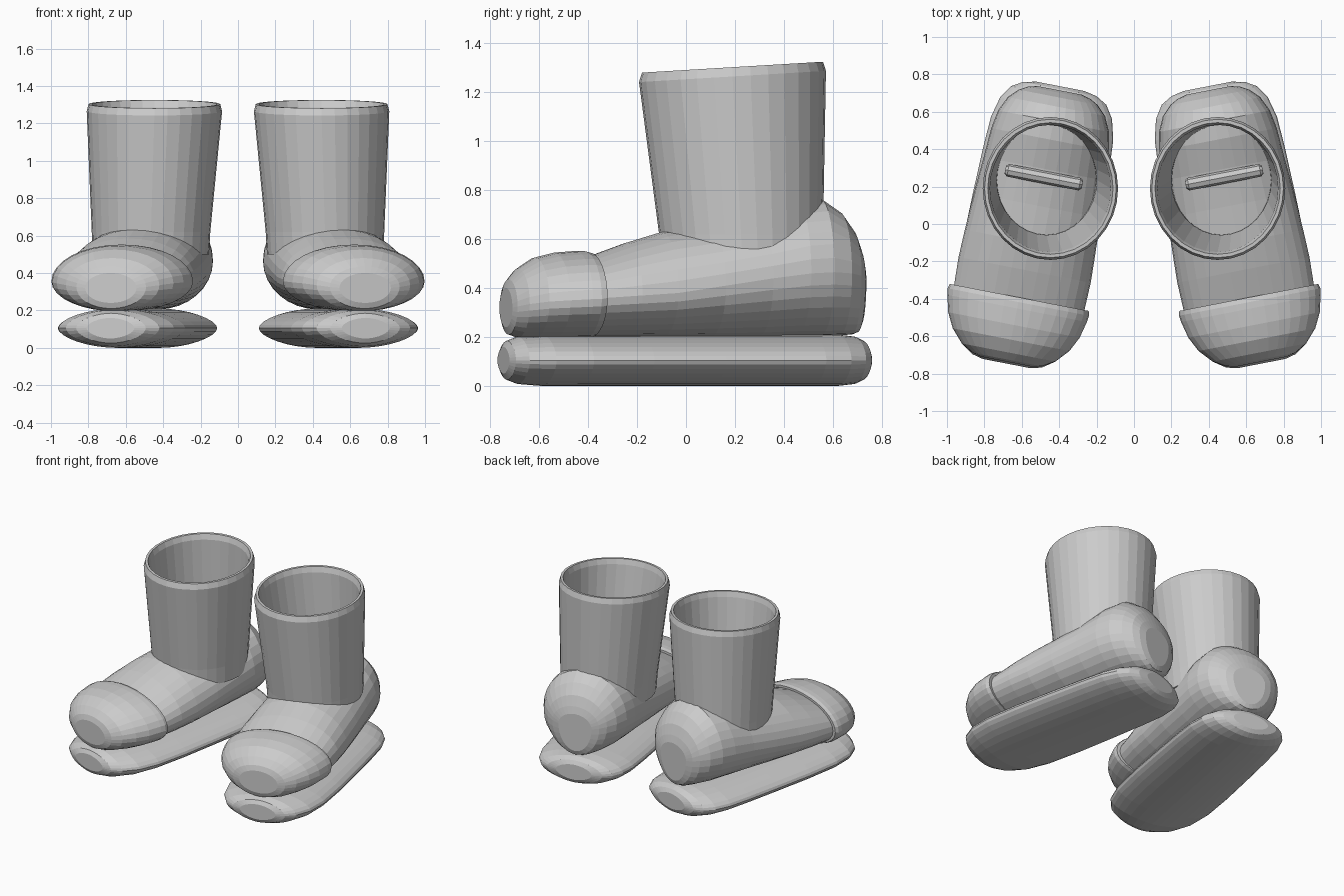
import bpy, bmesh, math
from mathutils import Vector

if "Cube" in bpy.data.objects:
    bpy.data.objects.remove(bpy.data.objects["Cube"])

# One plain grey for everything
grey = bpy.data.materials.new("plain grey")
grey.diffuse_color = (0.6, 0.6, 0.6, 1)
grey.use_nodes = True
grey.node_tree.nodes["Principled BSDF"].inputs["Base Color"].default_value = grey.diffuse_color

# Foot axis: toes splay outwards by this angle
ANGLE = math.radians(11)
SIDE = Vector((math.cos(ANGLE), math.sin(ANGLE), 0))
BACK = Vector((-math.sin(ANGLE), math.cos(ANGLE), 0))
ORIGIN = Vector((0.537, 0, 0))
SIDES = 32


def loft(name, rings, caps=True, closed=False):
    """Skin a list of point rings and mirror the part to the other boot."""
    bm = bmesh.new()
    loops = [[bm.verts.new(p) for p in ring] for ring in rings]
    pairs = list(zip(loops, loops[1:]))
    if closed:
        pairs.append((loops[-1], loops[0]))
    for a, b in pairs:
        n = len(a)
        for i in range(n):
            j = (i + 1) % n
            bm.faces.new((a[i], a[j], b[j], b[i]))
    if caps:
        bm.faces.new(loops[0])
        bm.faces.new(loops[-1])
    bmesh.ops.recalc_face_normals(bm, faces=bm.faces)
    mesh = bpy.data.meshes.new(name)
    bm.to_mesh(mesh)
    bm.free()
    mesh.materials.append(grey)
    obj = bpy.data.objects.new(name, mesh)
    bpy.context.collection.objects.link(obj)
    obj.modifiers.new("other_boot", 'MIRROR').use_mirror_merge = False
    return obj


def power(v, e):
    return math.copysign(abs(v) ** e, v)


def section(t, half, low, mid, high, n=2.0):
    """Egg-shaped ring across the foot at distance t along its axis."""
    ring = []
    for i in range(SIDES):
        a = 2 * math.pi * i / SIDES
        c, s = power(math.cos(a), 2 / n), power(math.sin(a), 2 / n)
        z = mid + s * ((high - mid) if s > 0 else (mid - low))
        ring.append(ORIGIN + BACK * t + SIDE * (half * c) + Vector((0, 0, z)))
    return ring


def tube_ring(cx, cy, rx, ry, z, tilt):
    """Oval ring of the shaft, tilted up towards the back."""
    ring = []
    for i in range(SIDES):
        a = 2 * math.pi * i / SIDES
        y = ry * math.sin(a)
        ring.append(Vector((cx + rx * math.cos(a), cy + y, z + tilt * y)))
    return ring


# Sole: a lens-shaped slab with blunt ends
sole = [(-.76, .13, .055), (-.745, .19, .08), (-.70, .255, .097), (-.6, .315, .105),
        (-.45, .347, .105), (-.2, .355, .105), (.1, .35, .105), (.35, .343, .105),
        (.52, .333, .105), (.63, .305, .105), (.70, .26, .097), (.735, .20, .08),
        (.75, .13, .055)]
loft("sole", [section(t, w, .105 - h, .105, .105 + h, 1.8) for t, w, h in sole])

# Upper: rises from the toes to a full rounded heel
upper = [(-.70, .20, .24, .34, .42), (-.55, .33, .21, .35, .49), (-.4, .355, .2, .36, .53),
         (-.25, .36, .2, .37, .585), (-.1, .355, .2, .38, .63), (.1, .345, .2, .41, .66),
         (.3, .33, .2, .44, .70), (.46, .32, .205, .46, .755), (.56, .302, .205, .465, .765),
         (.64, .265, .208, .46, .71), (.69, .215, .21, .45, .64), (.715, .17, .22, .44, .57),
         (.728, .12, .25, .43, .52)]
loft("upper", [section(*s) for s in upper])

# Toe cap: slightly larger shell with a raised rim
toe = [(-.75, .14, .24, .32, .40), (-.738, .19, .21, .325, .435), (-.70, .255, .197, .335, .48),
       (-.63, .318, .195, .345, .525), (-.55, .358, .195, .35, .545), (-.46, .38, .195, .355, .552),
       (-.425, .385, .195, .355, .552), (-.40, .378, .197, .36, .545)]
loft("toe_cap", [section(*s) for s in toe])

# Shaft: open tapered tube with a bevelled rim
shaft = [(.467, .23, .312, .33, .50, 0), (.465, .225, .317, .335, .62, 0),
         (.447, .19, .362, .382, 1.265, .06), (.447, .19, .352, .37, 1.303, .06),
         (.447, .19, .335, .352, 1.303, .06), (.447, .19, .323, .34, 1.265, .06),
         (.467, .235, .268, .294, .66, 0), (.467, .235, .262, .29, .50, 0)]
loft("shaft", [tube_ring(*s) for s in shaft], caps=False, closed=True)

# Small rounded bar lying across the inside of the boot
bar = []
for u, r in ((-.21, .022), (-.195, .034), (.195, .034), (.21, .022)):
    centre = Vector((.482, .25, .695)) + SIDE * u
    bar.append([centre + BACK * (r * math.cos(k * math.pi / 4))
                + Vector((0, 0, r * math.sin(k * math.pi / 4))) for k in range(8)])
loft("inner_bar", bar)
